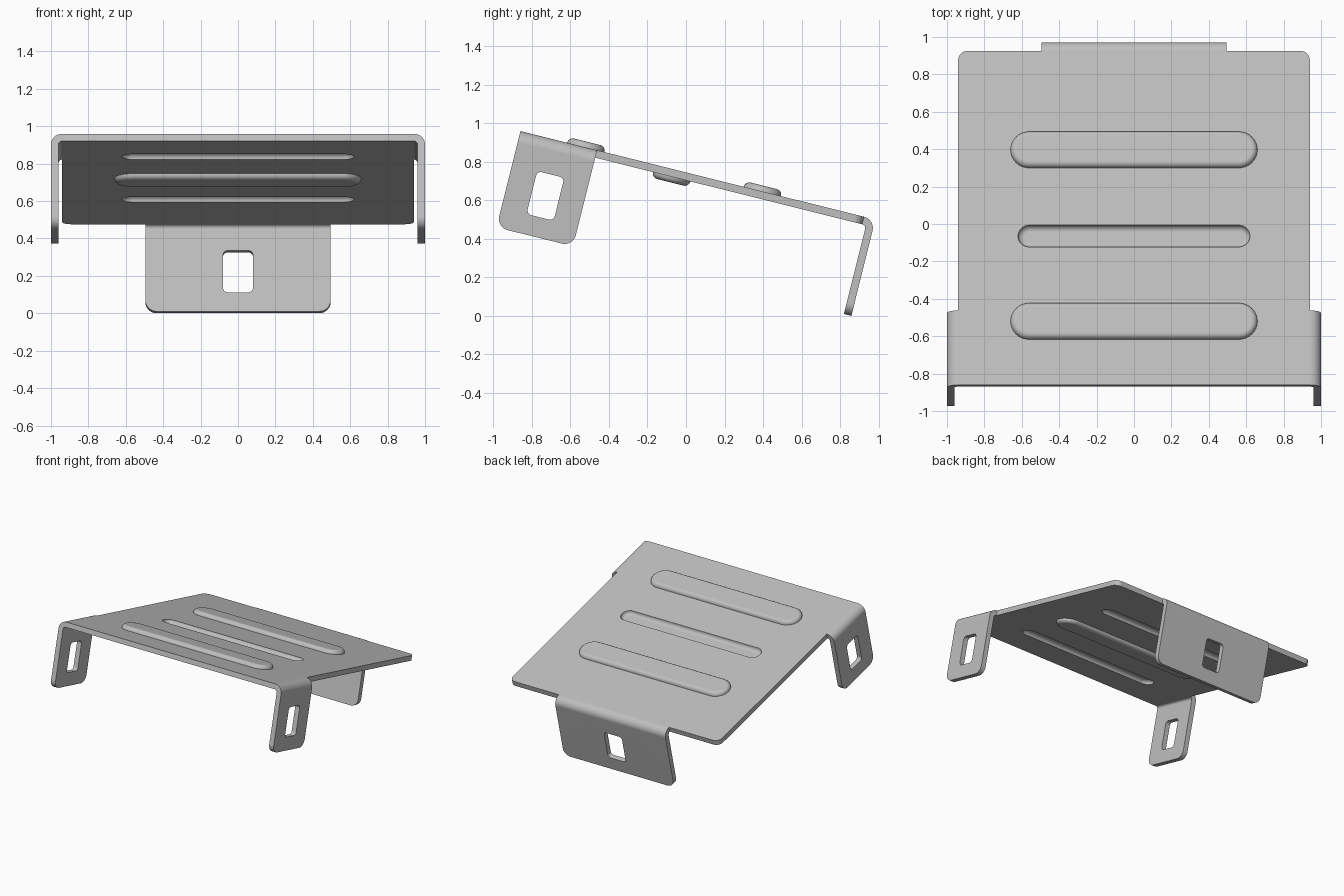
import bpy, bmesh
from math import sin, cos, pi, radians
from mathutils import Matrix

cube = bpy.data.objects.get("Cube")
if cube:
    bpy.data.objects.remove(cube)

THICK = 0.04      # sheet thickness
BEND = 0.06       # outer bend radius
DROP = -0.515     # lower edge of every flange
TILT = Matrix.Translation((0, -0.86, 0.96)) @ Matrix.Rotation(radians(-14), 4, 'X')

steel = bpy.data.materials.new("grey_steel")
steel.use_nodes = True
colour = (0.52, 0.52, 0.52, 1)
steel.diffuse_color = colour
steel.node_tree.nodes["Principled BSDF"].inputs["Base Color"].default_value = colour


def rounded(x0, x1, y0, y1, low, high, steps=8):
    """Rectangle outline with separate radii for its low and high corners."""
    pts = []
    corners = ((x1, y1, high, -1, -1), (x0, y1, high, 1, -1),
               (x0, y0, low, 1, 1), (x1, y0, low, -1, 1))
    for k, (x, y, r, sx, sy) in enumerate(corners):
        for i in range(steps + 1):
            a = (k + i / steps) * pi / 2
            p = (x + sx * r + r * cos(a), y + sy * r + r * sin(a))
            if not pts or abs(p[0] - pts[-1][0]) + abs(p[1] - pts[-1][1]) > 1e-5:
                pts.append(p)
    if abs(pts[0][0] - pts[-1][0]) + abs(pts[0][1] - pts[-1][1]) < 1e-5:
        pts.pop()
    return pts


def layer(bm, outlines, place):
    """Flat face bounded by the first outline, with the others as holes."""
    loops, edges = [], []
    for pts in outlines:
        loop = [bm.verts.new(place(*p)) for p in pts]
        edges += [bm.edges.new((loop[i - 1], loop[i])) for i in range(len(loop))]
        loops.append(loop)
    bmesh.ops.triangle_fill(bm, use_beauty=True, edges=edges)
    return loops


def wall(bm, a, b, skip=lambda p, q: False):
    for i in range(len(a)):
        if not skip(a[i - 1], a[i]):
            bm.faces.new((a[i - 1], a[i], b[i], b[i - 1]))


def finish(name, bm):
    bmesh.ops.remove_doubles(bm, verts=bm.verts, dist=1e-4)
    bmesh.ops.recalc_face_normals(bm, faces=bm.faces)
    bm.transform(TILT)
    mesh = bpy.data.meshes.new(name)
    bm.to_mesh(mesh)
    bm.free()
    mesh.materials.append(steel)
    obj = bpy.data.objects.new(name, mesh)
    bpy.context.collection.objects.link(obj)
    bpy.ops.object.select_all(action='DESELECT')
    obj.select_set(True)
    bpy.context.view_layer.objects.active = obj
    bpy.ops.object.shade_smooth_by_angle(angle=radians(35))
    mod = obj.modifiers.new("even_shading", 'WEIGHTED_NORMAL')
    mod.keep_sharp = True


# Main plate with pressed ribs: two rise, the middle one sinks
RIBS = ((0.35, 1), (0.82, -1), (1.295, 1))
RIB_HEIGHT = 0.03


def stadium(centre, r):
    return rounded(-0.56 - r, 0.56 + r, centre - r, centre + r, r, r)


bm = bmesh.new()
outline = rounded(-0.94, 0.94, 0, 1.84, 0, 0.05)
rims = []
for level, side in ((0, 1), (-THICK, -1)):
    radii = [0.1 if way == side else 0.06 for _, way in RIBS]
    shapes = [stadium(c, r) for (c, _), r in zip(RIBS, radii)]
    loops = layer(bm, [outline] + shapes, lambda x, y: (x, y, level))
    rims.append(loops[0])
    for (c, way), r, ring in zip(RIBS, radii, loops[1:]):
        for i in range(1, 7):
            a = i / 6 * pi / 2
            z = level + way * RIB_HEIGHT * sin(a)
            pts = stadium(c, r - RIB_HEIGHT * (1 - cos(a)))
            inner = [bm.verts.new((x, y, z)) for x, y in pts]
            wall(bm, ring, inner)
            ring = inner
        bm.faces.new(ring)
wall(bm, *rims)
finish("ribbed_plate", bm)


# Flanges: a rounded bend running into a flat tab with a slot
def flange(name, a0, a1, reach, slot, place):
    bm = bmesh.new()
    shapes = [rounded(a0, a1, DROP, -BEND, 0.06, 0),
              rounded(*slot, -0.41, -0.18, 0.025, 0.025)]
    outer = layer(bm, shapes, lambda a, w: place(a, reach, w))
    inner = layer(bm, shapes, lambda a, w: place(a, reach - THICK, w))

    def at_bend(p, q):
        return min(p.co.z, q.co.z) > -BEND - 1e-5
    for a, b in zip(outer, inner):
        wall(bm, a, b, at_bend)
    previous = None
    for i in range(11):
        t = i / 10 * pi / 2
        section = [bm.verts.new(place(a, reach - BEND + r * sin(t), -BEND + r * cos(t)))
                   for a, r in ((a0, BEND), (a1, BEND), (a1, BEND - THICK), (a0, BEND - THICK))]
        if previous:
            wall(bm, previous, section)
        previous = section
    finish(name, bm)


for label, s in (("left", 1), ("right", -1)):
    flange(label + "_side_flange", 0, 0.41, 1.0, (0.135, 0.28),
           lambda a, e, w: (s * e, a, w))
flange("back_flange", -0.495, 0.495, 1.9, (-0.08, 0.08), lambda a, e, w: (a, e, w))
